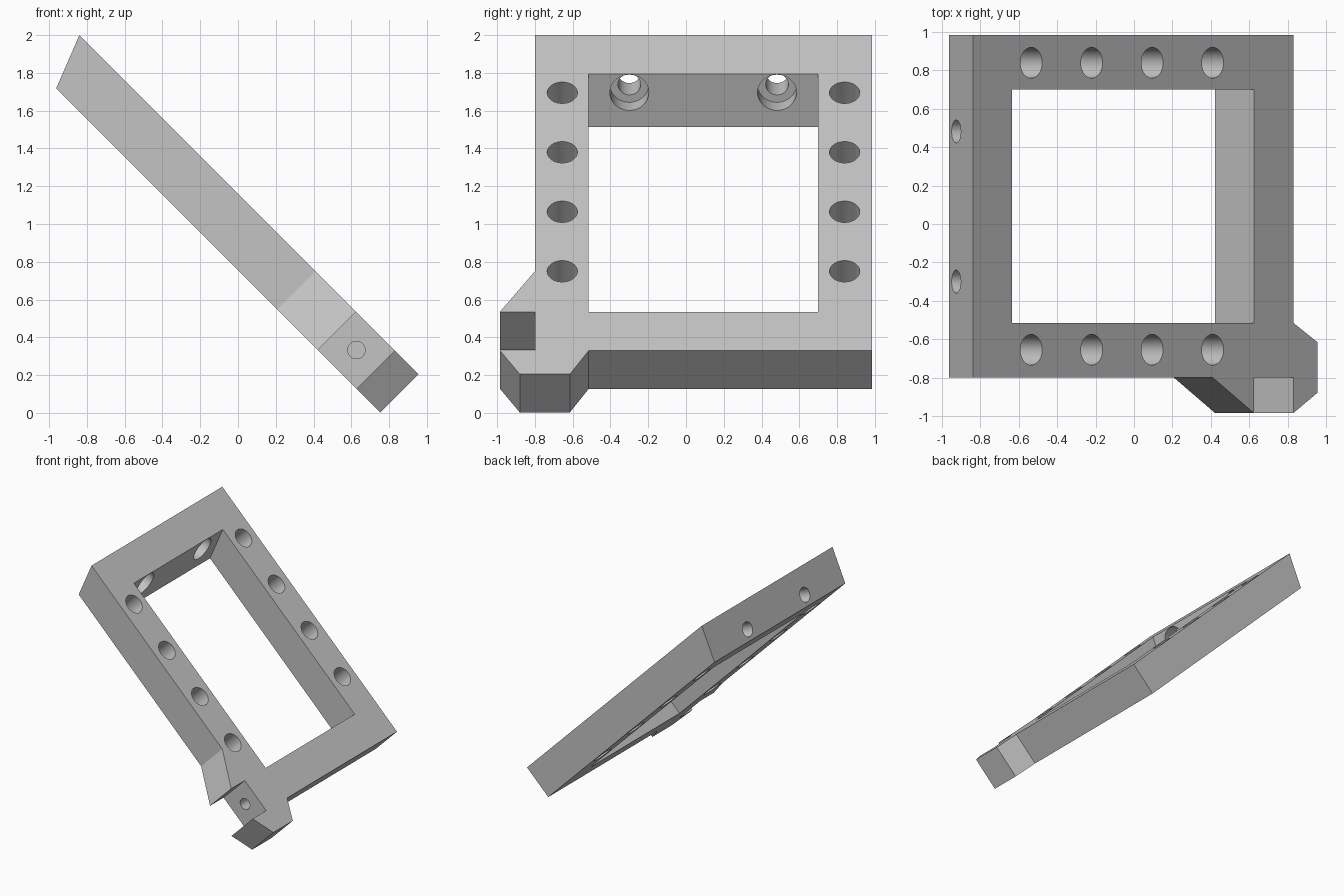
import bpy
import bmesh
from mathutils import Vector

if "Cube" in bpy.data.objects:
    bpy.data.objects.remove(bpy.data.objects["Cube"], do_unlink=True)

THICK = 0.2025   # plate depth, measured along x and along z
LEAN = 0.08      # extra slant of the upper end, over the full depth

grey = bpy.data.materials.new("plain grey")
grey.use_nodes = True
grey.diffuse_color = (0.55, 0.55, 0.55, 1)
grey.node_tree.nodes["Principled BSDF"].inputs["Base Color"].default_value = (0.55, 0.55, 0.55, 1)


def on_plate(x, y, depth=0.0):
    """Point on the sloping plate: x on its top face, then down into it."""
    return Vector((x - depth, y, 1.16 - x - depth))


def finish(bm, name):
    bmesh.ops.recalc_face_normals(bm, faces=bm.faces)
    mesh = bpy.data.meshes.new(name)
    bm.to_mesh(mesh)
    bm.free()
    obj = bpy.data.objects.new(name, mesh)
    obj.data.materials.append(grey)
    bpy.context.collection.objects.link(obj)
    return obj


def prism(name, outline, start, end):
    """Outline through the plate; points at the upper end follow the slant."""
    bm = bmesh.new()
    rings = []
    for d in (start, end):
        rings.append([bm.verts.new(on_plate(x + (LEAN * d / THICK if x < -0.6 else 0), y, d))
                      for x, y in outline])
    for ring in rings:
        bm.faces.new(ring)
    n = len(outline)
    for i in range(n):
        j = (i + 1) % n
        bm.faces.new((rings[0][i], rings[0][j], rings[1][j], rings[1][i]))
    return finish(bm, name)


def rod(name, a, b, radius):
    bm = bmesh.new()
    bmesh.ops.create_cone(bm, cap_ends=True, segments=48, radius1=radius,
                          radius2=radius, depth=(b - a).length)
    turn = (b - a).to_track_quat('Z', 'Y').to_matrix().to_4x4()
    bm.transform(turn)
    bmesh.ops.translate(bm, verts=bm.verts, vec=(a + b) / 2)
    return finish(bm, name)


# Frame with the notched corner bracket
frame = prism("slanted_frame", [
    (-0.84, -0.8), (0.41, -0.8), (0.625, -0.985), (0.625, -0.8), (0.83, -0.8),
    (0.83, -0.985), (0.955, -0.88), (0.955, -0.615), (0.83, -0.515),
    (0.83, 0.985), (-0.84, 0.985)], 0, THICK)

# Window opening
cutters = [prism("window_cutter", [(-0.635, -0.515), (0.625, -0.515),
                                   (0.625, 0.7), (-0.635, 0.7)], -0.05, THICK + 0.05)]

# Rows of holes through both side rails
for y in (-0.655, 0.84):
    for i in range(4):
        x = -0.535 + 0.315 * i
        cutters.append(rod("rail_hole_cutter", on_plate(x, y, -0.05),
                           on_plate(x, y, THICK + 0.05), 0.08))

# Counterbored holes through the upper bar, square to its slanted end
axis = Vector((0.92, 0, -0.39)).normalized()
for y in (-0.3, 0.482):
    inner = Vector((-0.678, y, 1.696))
    cutters.append(rod("bolt_hole_cutter", inner - axis * 0.4, inner + axis * 0.1, 0.06))
    cutters.append(rod("counterbore_cutter", inner - axis * 0.11, inner + axis * 0.1, 0.103))

# Pin hole in the notch wall
cutters.append(rod("pin_hole_cutter", on_plate(0.727, -0.85, 0.1),
                   on_plate(0.727, -0.4, 0.1), 0.046))

bpy.ops.object.select_all(action='DESELECT')
bpy.context.view_layer.objects.active = frame
frame.select_set(True)
for cutter in cutters:
    cutter.hide_render = True
    mod = frame.modifiers.new("cut", 'BOOLEAN')
    mod.operation = 'DIFFERENCE'
    mod.solver = 'EXACT'
    mod.object = cutter
    bpy.ops.object.modifier_apply(modifier=mod.name)
    bpy.data.objects.remove(cutter, do_unlink=True)

bpy.ops.object.shade_smooth_by_angle(angle=0.5)
